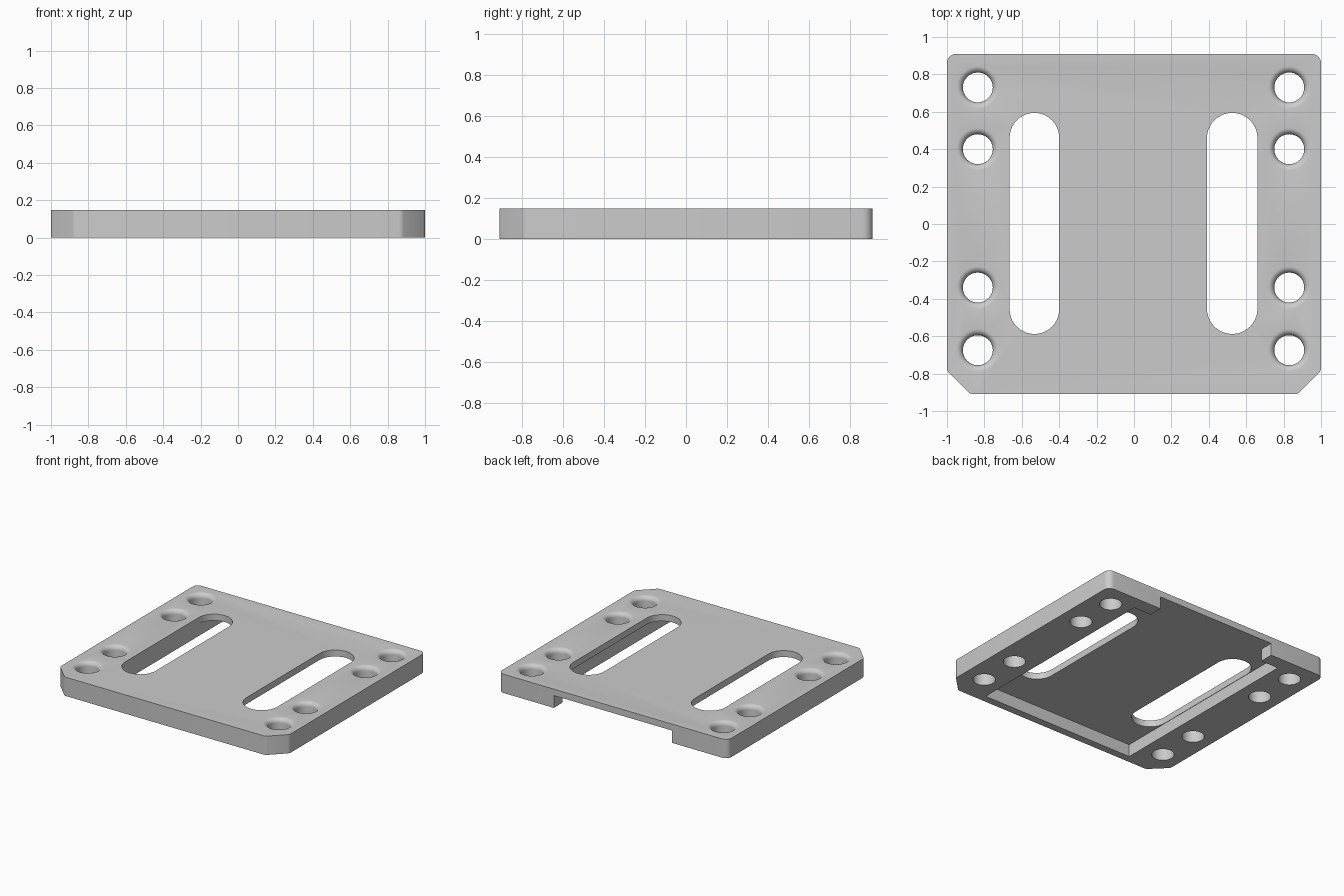
import bpy, bmesh, math

cube = bpy.data.objects.get("Cube")
if cube:
    bpy.data.objects.remove(cube, do_unlink=True)

TOP = 0.148
BACK = 0.91
RECESS = 0.097

grey = bpy.data.materials.new("plain grey")
grey.use_nodes = True
grey.diffuse_color = (0.6, 0.6, 0.6, 1)
grey.node_tree.nodes["Principled BSDF"].inputs["Base Color"].default_value = grey.diffuse_color


def make_object(name, bm):
    bmesh.ops.recalc_face_normals(bm, faces=bm.faces)
    mesh = bpy.data.meshes.new(name)
    bm.to_mesh(mesh)
    bm.free()
    mesh.materials.append(grey)
    obj = bpy.data.objects.new(name, mesh)
    bpy.context.scene.collection.objects.link(obj)
    return obj


def prism(outline, z0, z1):
    bm = bmesh.new()
    face = bm.faces.new([bm.verts.new((x, y, z0)) for x, y in outline])
    grown = bmesh.ops.extrude_face_region(bm, geom=[face])["geom"]
    verts = [v for v in grown if isinstance(v, bmesh.types.BMVert)]
    bmesh.ops.translate(bm, vec=(0, 0, z1 - z0), verts=verts)
    return bm


def slot_outline(x0, x1, y0, y1, steps=20):
    r, cx = (x1 - x0) / 2, (x0 + x1) / 2
    points = []
    for cy, start in ((y1 - r, 0), (y0 + r, math.pi)):
        for i in range(steps + 1):
            a = start + math.pi * i / steps
            points.append((cx + r * math.cos(a), cy + r * math.sin(a)))
    return points


def hole_cutter(x, y, radius=0.08, fillet=0.035, sides=48, steps=6):
    # Straight bore that flares into a rounded rim at the top face
    profile = [(radius, -0.05)]
    for i in range(steps + 1):
        a = math.pi / 2 * i / steps
        profile.append((radius + fillet * (1 - math.cos(a)),
                        TOP + 0.0003 - fillet * (1 - math.sin(a))))
    profile.append((radius + fillet, TOP + 0.05))
    bm = bmesh.new()
    rings = []
    for r, z in profile:
        rings.append([bm.verts.new((x + r * math.cos(math.tau * k / sides),
                                    y + r * math.sin(math.tau * k / sides), z))
                      for k in range(sides)])
    for low, high in zip(rings, rings[1:]):
        for k in range(sides):
            n = (k + 1) % sides
            bm.faces.new((low[k], low[n], high[n], high[k]))
    bm.faces.new(rings[0])
    bm.faces.new(rings[-1])
    return bm


def bevel_uprights(bm, test, offset, segments):
    edges = [e for e in bm.edges
             if abs(e.verts[0].co.z - e.verts[1].co.z) > 0.01 and test(e.verts[0].co)]
    bmesh.ops.bevel(bm, geom=edges, offset=offset, segments=segments,
                    profile=0.5, affect='EDGES')


# Plate body: rounded back corners, clipped front corners
half = [(1, BACK), (1, -0.785), (0.875, -BACK)]
outline = half + [(-x, y) for x, y in reversed(half)]
body = prism(outline, 0, TOP)
bevel_uprights(body, lambda co: co.y > 0.8, 0.05, 6)
bevel_uprights(body, lambda co: co.y < -0.7, 0.015, 3)
plate = make_object("mounting_plate", body)

# Underside pocket with a narrower opening through the back edge
half = [(0.515, 1.1), (0.515, 0.8), (0.668, 0.8), (0.668, -0.85)]
pocket = half + [(-x, y) for x, y in reversed(half)]
cutters = [make_object("pocket_cutter", prism(pocket, -0.05, RECESS))]

# Two long slots
for x0, x1 in ((-0.665, -0.4), (0.39, 0.66)):
    cutters.append(make_object("slot_cutter",
                               prism(slot_outline(x0, x1, -0.588, 0.594), -0.1, TOP + 0.1)))

# Eight screw holes
for x in (-0.835, 0.83):
    for y in (0.73, 0.4, -0.34, -0.675):
        cutters.append(make_object("hole_cutter", hole_cutter(x, y)))

# Cut everything out of the plate
bpy.context.view_layer.objects.active = plate
for cutter in cutters:
    cutter.hide_render = True
    mod = plate.modifiers.new("cut", 'BOOLEAN')
    mod.operation = 'DIFFERENCE'
    mod.solver = 'EXACT'
    mod.object = cutter
    bpy.ops.object.modifier_apply(modifier=mod.name)
for cutter in cutters:
    bpy.data.objects.remove(cutter, do_unlink=True)

bpy.ops.object.select_all(action='DESELECT')
plate.select_set(True)
bpy.ops.object.shade_smooth_by_angle(angle=math.radians(30))
